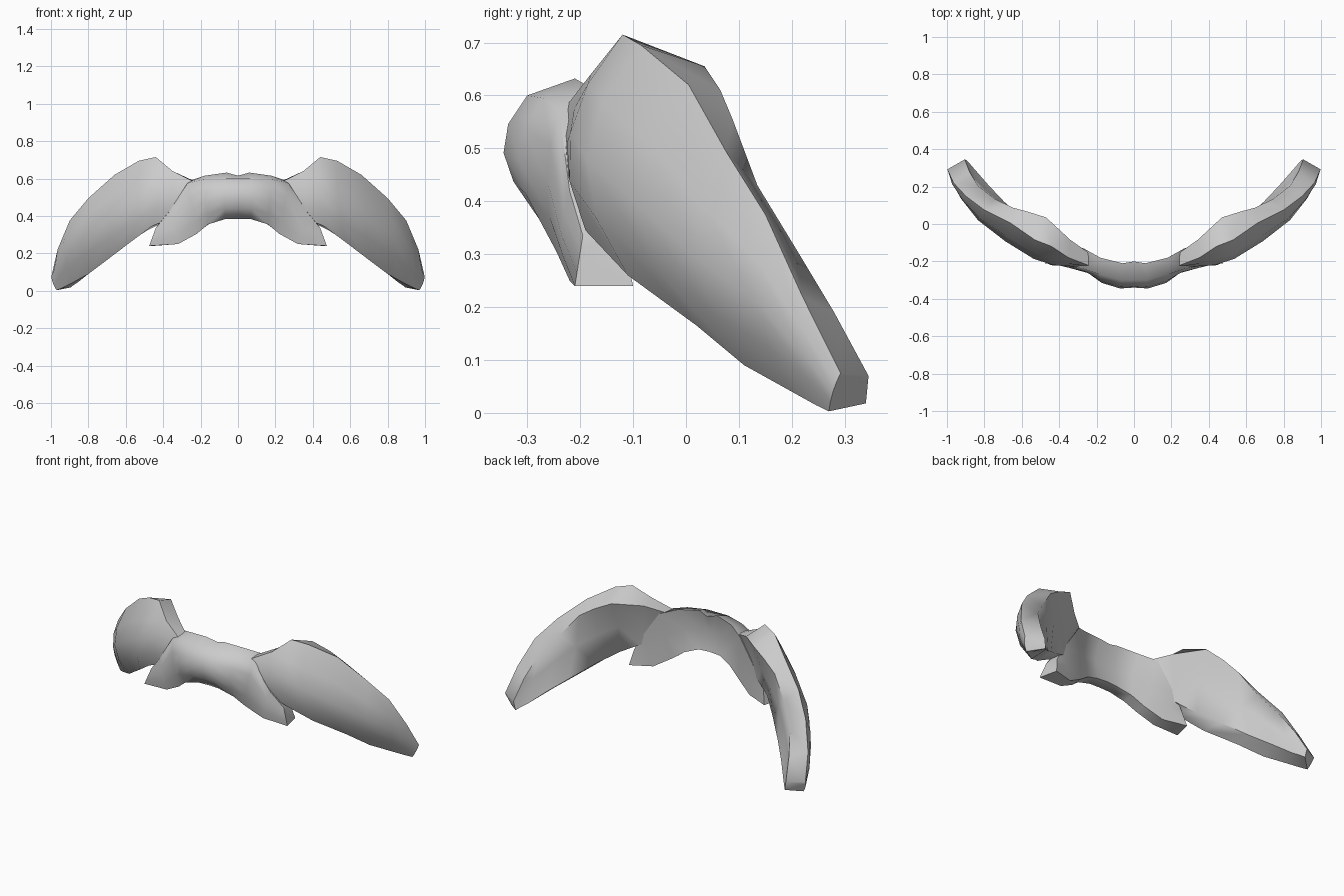
import bpy, bmesh, math
from mathutils import Vector

if "Cube" in bpy.data.objects:
    bpy.data.objects.remove(bpy.data.objects["Cube"])

grey = bpy.data.materials.new("plain_grey")
grey.diffuse_color = (0.6, 0.6, 0.6, 1)
grey.use_nodes = True
grey.node_tree.nodes["Principled BSDF"].inputs["Base Color"].default_value = grey.diffuse_color


def section(corners, bulge, hollow):
    """Ring from four corners: front top, front bottom, back bottom, back top."""
    ft, fb, bb, bt = (Vector(c) for c in corners)
    out = ((ft + fb) - (bb + bt))
    out.z = 0
    out.normalize()
    ring = [ft]
    for t in (0.25, 0.5, 0.75):
        ring.append(ft.lerp(fb, t) + out * bulge * 4 * t * (1 - t))
    ring += [fb, bb, bb.lerp(bt, 0.5) + out * hollow, bt]
    return ring


def loft(name, stations, cap_root, angle):
    """Skin the sections on the right side and reflect them to the left."""
    bm = bmesh.new()
    for side in (1, -1):
        rings = []
        for corners, bulge, hollow in stations:
            rings.append([bm.verts.new((p.x * side, p.y, p.z))
                          for p in section(corners, bulge, hollow)])
        for a, b in zip(rings, rings[1:]):
            n = len(a)
            for i in range(n):
                j = (i + 1) % n
                bm.faces.new((a[i], a[j], b[j], b[i]))
        bm.faces.new(rings[-1])
        if cap_root:
            bm.faces.new(rings[0])
    bmesh.ops.remove_doubles(bm, verts=bm.verts, dist=0.0005)
    bmesh.ops.recalc_face_normals(bm, faces=bm.faces)
    mesh = bpy.data.meshes.new(name)
    bm.to_mesh(mesh)
    bm.free()
    mesh.materials.append(grey)
    obj = bpy.data.objects.new(name, mesh)
    bpy.context.collection.objects.link(obj)
    bpy.ops.object.select_all(action='DESELECT')
    obj.select_set(True)
    bpy.context.view_layer.objects.active = obj
    bpy.ops.object.shade_smooth_by_angle(angle=math.radians(angle))
    return obj


# Middle bridge, running out into the two lower points
bridge = [
    (((0, -.30, .60), (0, -.28, .385), (0, -.22, .395), (0, -.20, .615)), .05, .025),
    (((.07, -.30, .60), (.07, -.28, .383), (.07, -.22, .39), (.06, -.21, .632)), .055, .025),
    (((.18, -.27, .595), (.16, -.27, .355), (.15, -.20, .36), (.18, -.18, .615)), .045, .02),
    (((.27, -.24, .575), (.22, -.245, .305), (.22, -.18, .31), (.27, -.13, .585)), .02, .0),
    (((.37, -.22, .42), (.32, -.22, .25), (.32, -.145, .25), (.38, -.12, .42)), .015, .0),
    (((.44, -.195, .335), (.475, -.21, .24), (.45, -.10, .24), (.43, -.12, .33)), .0, .0),
]
loft("bridge", bridge, False, 60)

# Sweeping side lobes, broad at the shoulder and narrow at the tip
lobe = [
    (((.22, -.23, .575), (.24, -.23, .42), (.24, -.19, .42), (.22, -.17, .58)), .0, .0),
    (((.35, -.18, .64), (.38, -.20, .38), (.39, -.12, .37), (.34, -.085, .63)), .035, .01),
    (((.44, -.12, .715), (.46, -.19, .345), (.49, -.07, .32), (.47, .035, .655)), .065, .02),
    (((.53, -.085, .695), (.575, -.11, .26), (.59, .02, .255), (.565, .065, .61)), .09, .02),
    (((.66, .005, .62), (.70, .02, .165), (.695, .12, .175), (.65, .088, .555)), .105, .02),
    (((.80, .075, .495), (.80, .11, .09), (.78, .21, .11), (.745, .135, .43)), .08, .015),
    (((.90, .15, .375), (.89, .20, .04), (.85, .29, .05), (.835, .205, .315)), .05, .01),
    (((.965, .22, .22), (.94, .245, .015), (.88, .325, .03), (.88, .28, .19)), .025, .0),
    (((.998, .292, .075), (.97, .27, .003), (.895, .34, .018), (.905, .345, .07)), .006, .0),
]
loft("side_lobes", lobe, True, 65)
